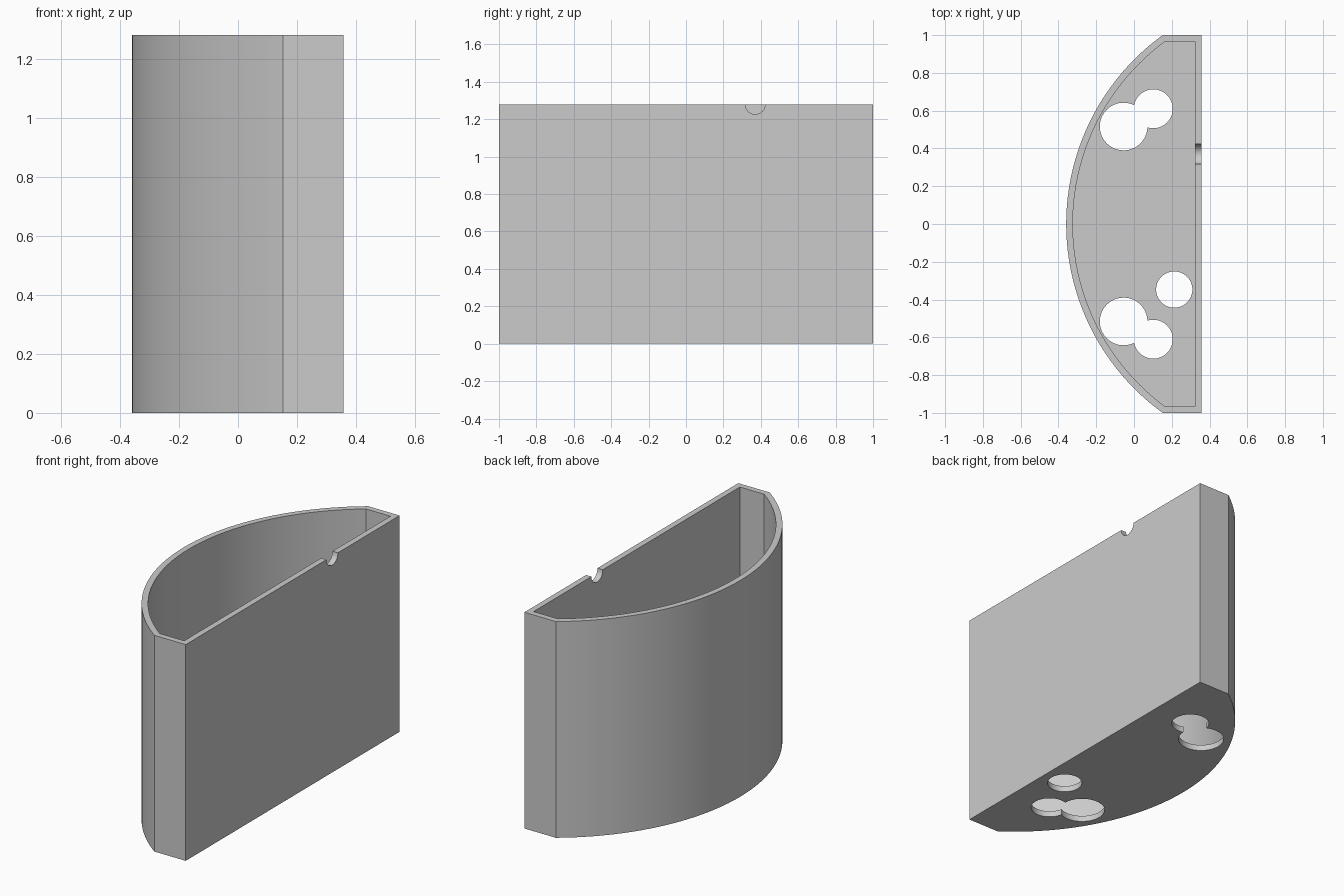
import bpy, bmesh, math

cube = bpy.data.objects.get("Cube")
if cube:
    bpy.data.objects.remove(cube, do_unlink=True)

HEIGHT = 1.28
WALL = 0.035
BACK_X = 0.358      # flat wall
ARC_X = 0.875       # centre of the curved wall
ARC_R = 1.234

grey = bpy.data.materials.new("light grey")
grey.use_nodes = True
colour = (0.6, 0.6, 0.6, 1)
grey.diffuse_color = colour
grey.node_tree.nodes["Principled BSDF"].inputs["Base Color"].default_value = colour


def d_profile(inset, steps=64):
    """Bow-shaped outline: flat back, short square ends, curved front."""
    half, radius, back = 1 - inset, ARC_R - inset, BACK_X - inset
    sweep = math.asin(half / radius)
    pts = [(back, -half), (back, half)]
    for i in range(steps + 1):
        a = sweep - 2 * sweep * i / steps
        pts.append((ARC_X - radius * math.cos(a), radius * math.sin(a)))
    return pts


def prism(name, outline, z0, z1):
    bm = bmesh.new()
    base = bm.faces.new([bm.verts.new((x, y, z0)) for x, y in outline])
    top = bmesh.ops.extrude_face_region(bm, geom=[base])["geom"]
    verts = [v for v in top if isinstance(v, bmesh.types.BMVert)]
    bmesh.ops.translate(bm, vec=(0, 0, z1 - z0), verts=verts)
    bmesh.ops.recalc_face_normals(bm, faces=bm.faces)
    mesh = bpy.data.meshes.new(name)
    bm.to_mesh(mesh)
    bm.free()
    mesh.materials.append(grey)
    obj = bpy.data.objects.new(name, mesh)
    bpy.context.collection.objects.link(obj)
    return obj


def cylinder(name, radius, depth, location, rotation=(0, 0, 0)):
    bpy.ops.mesh.primitive_cylinder_add(vertices=64, radius=radius, depth=depth,
                                        location=location, rotation=rotation)
    obj = bpy.context.object
    obj.name = name
    obj.data.materials.append(grey)
    return obj


# Solid body and the shapes to remove from it
body = prism("planter_shell", d_profile(0), 0, HEIGHT)
cutters = [prism("cavity_cutter", d_profile(WALL), WALL, HEIGHT + 0.2)]

# Overlapping pairs of floor holes, mirrored front to back
for side, label in ((1, "back"), (-1, "front")):
    cutters.append(cylinder(label + "_large_hole_cutter", 0.126, 0.3, (-0.055, side * 0.516, 0)))
    cutters.append(cylinder(label + "_small_hole_cutter", 0.103, 0.3, (0.102, side * 0.61, 0)))

# Single floor hole and the half-round cable notch in the flat wall
cutters.append(cylinder("single_hole_cutter", 0.096, 0.3, (0.213, -0.347, 0)))
cutters.append(cylinder("rim_notch_cutter", 0.053, 0.2, (BACK_X, 0.37, HEIGHT),
                        (0, math.pi / 2, 0)))

for cutter in cutters:
    cutter.hide_render = True
    mod = body.modifiers.new(cutter.name, 'BOOLEAN')
    mod.operation = 'DIFFERENCE'
    mod.solver = 'EXACT'
    mod.object = cutter

# Apply the cuts and drop the helpers
bpy.ops.object.select_all(action='DESELECT')
bpy.context.view_layer.objects.active = body
body.select_set(True)
for mod in list(body.modifiers):
    bpy.ops.object.modifier_apply(modifier=mod.name)
for cutter in cutters:
    bpy.data.objects.remove(cutter, do_unlink=True)
bpy.ops.object.shade_smooth_by_angle(angle=math.radians(20))
